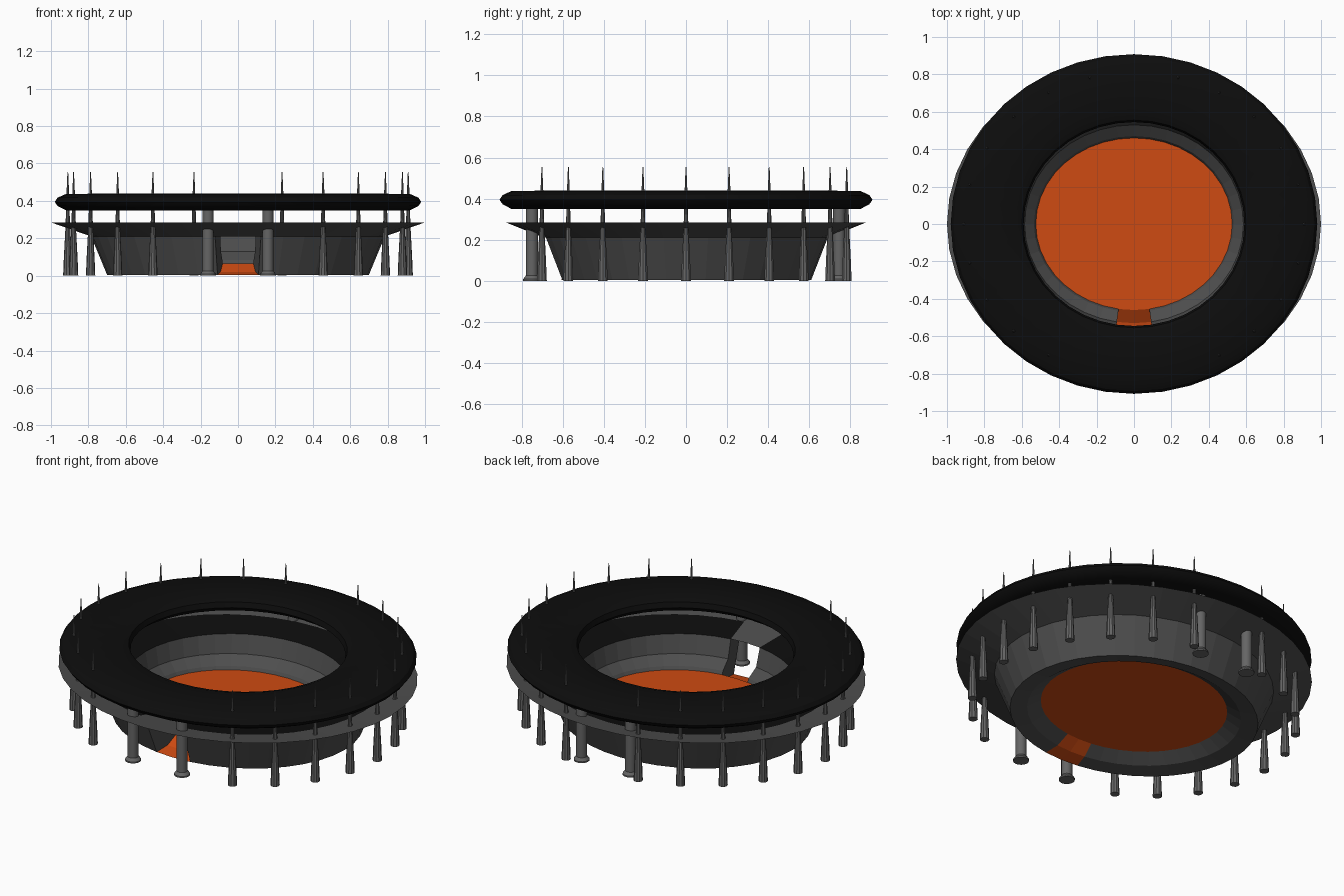
import bpy, bmesh, math
from math import sin, cos, radians, pi

if "Cube" in bpy.data.objects:
    bpy.data.objects.remove(bpy.data.objects["Cube"])

def material(name, rgb):
    m = bpy.data.materials.new(name)
    m.diffuse_color = (*rgb, 1)
    m.use_nodes = True
    m.node_tree.nodes["Principled BSDF"].inputs["Base Color"].default_value = m.diffuse_color
    return m

BLACK = material("black", (0.004, 0.004, 0.004))
DARK = material("dark_grey", (0.075, 0.075, 0.075))
GREY = material("mid_grey", (0.13, 0.13, 0.13))
ORANGE = material("orange", (0.62, 0.07, 0.006))

def finish(bm, name, mats, normals=True, smooth=None):
    if normals:
        bmesh.ops.recalc_face_normals(bm, faces=bm.faces[:])
    me = bpy.data.meshes.new(name)
    bm.to_mesh(me)
    bm.free()
    for m in mats:
        me.materials.append(m)
    ob = bpy.data.objects.new(name, me)
    bpy.context.collection.objects.link(ob)
    if smooth:
        bpy.context.view_layer.objects.active = ob
        ob.select_set(True)
        bpy.ops.object.shade_smooth_by_angle(angle=radians(smooth))
        ob.select_set(False)
    return ob

N = 40
GATE = (N - 1, 0)          # the two segments either side of the front centre

def rings(bm, profile):
    """Elliptical rings of (rx, ry, z); index 0 lies at the front."""
    return [[bm.verts.new((rx * sin(2 * pi * i / N), -ry * cos(2 * pi * i / N), z))
             for i in range(N)] for rx, ry, z in profile]

# roof: lens-shaped elliptical ring
bm = bmesh.new()
R = rings(bm, [(.98, .908, .395), (.965, .893, .417), (.92, .85, .437), (.64, .60, .44),
               (.60, .555, .425), (.59, .545, .395), (.64, .60, .355), (.92, .85, .35),
               (.965, .893, .373)])
for k in range(len(R)):
    a, b = R[k], R[(k + 1) % len(R)]
    for i in range(N):
        j = (i + 1) % N
        bm.faces.new((a[i], a[j], b[j], b[i]))
finish(bm, "roof_ring", [BLACK], smooth=30)

# bowl: outer wall, rim, upper tier, inner wall, lower tier, base; gate left open
bm = bmesh.new()
P = [(.70, .61, .005), (.785, .69, .21), (1.0, .88, .285), (.82, .735, .262), (.605, .56, .235),
     (.585, .53, .13), (.535, .47, .083), (.525, .46, .065), (.60, .53, .02)]
R = rings(bm, P)
n = len(P)
for k in range(n):
    a, b = R[k], R[(k + 1) % n]
    for i in range(N):
        if i in GATE and k not in (1, 2, 3):
            continue
        j = (i + 1) % N
        f = bm.faces.new((a[i], a[j], b[j], b[i]))
        f.material_index = 1 if k == 3 and i not in GATE else 0
for i in GATE:             # lintel underside
    j = (i + 1) % N
    bm.faces.new((R[1][i], R[1][j], R[4][j], R[4][i]))
for i in (N - 1, 1):       # gate side walls
    bm.faces.new([R[k][i] for k in (0, 1, 4, 5, 6, 7, 8)])
finish(bm, "seating_bowl", [DARK, BLACK])

# field and gate ramp
bm = bmesh.new()
F = rings(bm, [P[7], P[8], P[0]])
bm.faces.new(F[0])
for a, b in zip(F, F[1:]):
    for i in GATE:
        j = (i + 1) % N
        bm.faces.new((a[i], b[i], b[j], a[j]))
bmesh.ops.delete(bm, geom=[v for v in bm.verts if not v.link_faces], context='VERTS')
finish(bm, "field_and_ramp", [ORANGE])

def post(name, x, y, profile, sides):
    """Turned post from (radius, z) points."""
    bm = bmesh.new()
    rs = [[bm.verts.new((x + r * cos(2 * pi * i / sides), y + r * sin(2 * pi * i / sides), z))
           for i in range(sides)] for r, z in profile]
    for a, b in zip(rs, rs[1:]):
        for i in range(sides):
            j = (i + 1) % sides
            bm.faces.new((a[i], a[j], b[j], b[i]))
    bm.faces.new(rs[0])
    bm.faces.new(rs[-1])
    return finish(bm, name, [GREY], smooth=35)

# tapering masts around the bowl, skipping the gate and back centre
for k in range(24):
    d = k * 15
    if d in (0, 15, 345, 180):
        continue
    t = radians(d)
    post("mast", .91 * sin(t), -.81 * cos(t),
         [(.025, 0), (.021, .10), (.013, .25), (.009, .36), (.007, .44), (.002, .555)], 10)

# thick flared columns, a pair in front and a pair behind
for y in (-.75, .745):
    for x in (-.16, .16):
        post("gate_column", x, y,
             [(.043, 0), (.043, .008), (.03, .025), (.03, .37)], 16)
